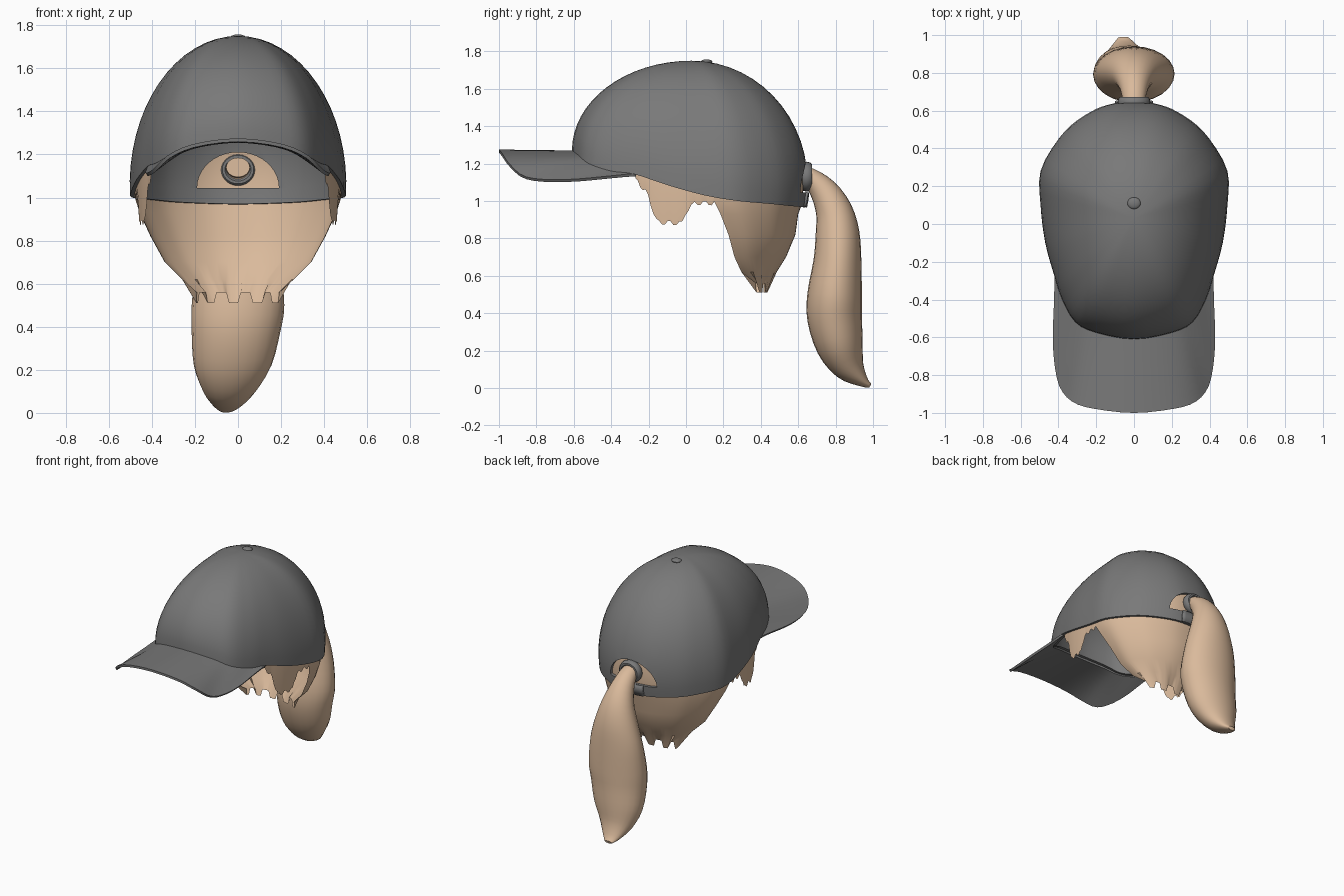
import bpy, bmesh, math
from mathutils import Vector, Matrix

if "Cube" in bpy.data.objects:
    bpy.data.objects.remove(bpy.data.objects["Cube"])


def material(name, rgb):
    m = bpy.data.materials.new(name)
    m.diffuse_color = (*rgb, 1)
    m.use_nodes = True
    m.node_tree.nodes["Principled BSDF"].inputs["Base Color"].default_value = m.diffuse_color
    return m


GREY = material("cap grey", (0.19, 0.19, 0.19))
TAN = material("hair tan", (0.70, 0.49, 0.33))


def spline(pts, t, closed=False):
    """Catmull-Rom point at index position t."""
    n = len(pts)
    i = math.floor(t) if closed else min(max(math.floor(t), 0), n - 2)
    f = t - i
    p = [Vector(pts[k % n] if closed else pts[min(max(k, 0), n - 1)]) for k in range(i - 1, i + 3)]
    return 0.5 * (2 * p[1] + (p[2] - p[0]) * f + (2 * p[0] - 5 * p[1] + 4 * p[2] - p[3]) * f * f
                  + (3 * p[1] - p[0] - 3 * p[2] + p[3]) * f ** 3)


def finish(name, bm, mat, angle=40):
    me = bpy.data.meshes.new(name)
    bm.to_mesh(me)
    bm.free()
    ob = bpy.data.objects.new(name, me)
    bpy.context.collection.objects.link(ob)
    me.materials.append(mat)
    select(ob)
    bpy.ops.object.shade_smooth_by_angle(angle=math.radians(angle))
    return ob


def select(ob):
    bpy.ops.object.select_all(action='DESELECT')
    ob.select_set(True)
    bpy.context.view_layer.objects.active = ob


def loft(name, rows, mat, closed=False, caps=False, angle=40):
    """Skin rows of points into a surface."""
    bm = bmesh.new()
    vs = [[bm.verts.new(p) for p in r] for r in rows]
    n = len(rows[0])
    for a, b in zip(vs, vs[1:]):
        for j in range(n if closed else n - 1):
            k = (j + 1) % n
            bm.faces.new((a[j], a[k], b[k], b[j]))
    if caps:
        bm.faces.new(vs[0])
        bm.faces.new(vs[-1])
    bmesh.ops.remove_doubles(bm, verts=bm.verts, dist=1e-4)
    bmesh.ops.recalc_face_normals(bm, faces=bm.faces)
    return finish(name, bm, mat, angle)


def thicken(ob, t):
    m = ob.modifiers.new("thickness", 'SOLIDIFY')
    m.thickness, m.offset = t, -1
    select(ob)
    bpy.ops.object.modifier_apply(modifier=m.name)


# Cap rim outline: right half, front to back, then mirrored
half = [(0, -.61, 1.27), (.2, -.575, 1.245), (.31, -.52, 1.2), (.38, -.4, 1.16), (.42, -.28, 1.145),
        (.47, -.1, 1.085), (.495, .1, 1.03), (.495, .28, 1.0), (.4, .45, .985), (.3, .55, .975),
        (.15, .63, .968), (0, .65, .965)]
rim = half + [(-x, y, z) for x, y, z in half[-2:0:-1]]
TOP = Vector((0, .03, 1.75))


def dome(t, f, inset=0.0):
    """Point on the crown: t runs round the rim, f from top (0) to rim (1)."""
    r = spline(rim, t, True)
    end = math.radians(90 + 12 * max(0, r.y / .65))
    a = end * f
    k = math.sin(a) * (1 - inset)
    h = (math.cos(a) - math.cos(end)) / (1 - math.cos(end))
    return Vector((r.x * k, TOP.y + (r.y - TOP.y) * k, r.z + (TOP.z - r.z) * h))


# Crown with a half-moon opening at the back
crown = loft("crown", [[dome(i / 3, f / 16) for i in range(66)] for f in range(17)], GREY, closed=True)
thicken(crown, .035)
arc = [(.19 * math.cos(math.pi * i / 20), 1.045 + .165 * math.sin(math.pi * i / 20)) for i in range(21)]
cutter = loft("opening_cutter", [[(x, y, z) for x, z in arc] for y in (.4, .85)], GREY, closed=True, caps=True)
cutter.hide_render = True
cut = crown.modifiers.new("opening", 'BOOLEAN')
cut.object, cut.operation, cut.solver = cutter, 'DIFFERENCE', 'EXACT'
select(crown)
bpy.ops.object.modifier_apply(modifier=cut.name)
bpy.data.objects.remove(cutter)
bpy.ops.object.shade_smooth_by_angle(angle=math.radians(40))

# Strap overlap below the opening
strap = loft("strap", [[dome(11 + i / 6, f, -.018) for i in range(-4, 5)] for f in (.93, .965, 1)], GREY)
thicken(strap, .012)

# Brim: arched sheet from the front rim to its outer edge
edge = [(0, -1, 1.275), (.2, -.98, 1.25), (.32, -.945, 1.2), (.39, -.87, 1.135), (.42, -.75, 1.115),
        (.43, -.6, 1.117), (.425, -.45, 1.13), (.42, -.285, 1.147)]
edge = [(-x, y, z) for x, y, z in edge[:0:-1]] + edge
rows = []
for j in range(9):
    row = []
    for i in range(-20, 21):
        s = i / 20
        root = spline(rim, 4 * s, True)
        root.y += .012
        row.append(root.lerp(spline(edge, 7 + 7 * s), j / 8))
    rows.append(row)
brim = loft("brim", rows, GREY)
if sum(p.normal.z * p.area for p in brim.data.polygons) < 0:
    brim.data.flip_normals()
thicken(brim, .016)
select(brim)
bpy.ops.object.shade_smooth_by_angle(angle=math.radians(40))

# Top button
bm = bmesh.new()
bmesh.ops.create_uvsphere(bm, u_segments=20, v_segments=10, radius=.035,
                          matrix=Matrix.Translation((0, .11, 1.744)) @ Matrix.Diagonal((1, .9, .38, 1)))
finish("top_button", bm, GREY)

# Back hair: tucked inside the crown, then narrowing to the nape
cols = [6.2 + 9.6 * i / 40 for i in range(41)]
rows = [[dome(t, f, .035) for t in cols] for f in (.7, .78, .86, .93, .99)]
for z, w, yf, yb in [(.93, .45, .17, .60), (.82, .40, .215, .585), (.7, .335, .25, .535),
                     (.62, .255, .29, .485), (.54, .19, .37, .435)]:
    row = []
    for i, t in enumerate(cols):
        r = spline(rim, t, True)
        jag = (.02 if i % 8 < 4 else -.03) if z < .6 else 0
        row.append((r.x / .495 * w, yf + (r.y - .12) / .53 * (yb - yf), z + jag))
    rows.append(row)
loft("back_hair", rows, TAN, angle=60)

# Side hair: ragged locks in front of the ears
fringe = [(-.30, 1.14), (-.21, 1.04), (-.155, .88), (-.02, .875), (.0, .94), (.05, .985), (.2, .98)]


def fringe_z(y):
    for (y0, z0), (y1, z1) in zip(fringe, fringe[1:]):
        if y <= y1:
            return z0 + (z1 - z0) * (y - y0) / (y1 - y0)
    return fringe[-1][1]


for side, name in ((1, "right_side_hair"), (-1, "left_side_hair")):
    top, mid, low = [], [], []
    for i in range(29):
        t = 4 + 2.3 * i / 28
        p, q = dome(t, .8, .035), dome(t, .99, .035)
        zb = min(q.z - .005, fringe_z(q.y) + (.015 if i % 4 < 2 else -.005))
        for row, v in ((top, p), (mid, q), (low, Vector((q.x * .985, q.y, zb)))):
            row.append((v.x * side, v.y, v.z))
    loft(name, [top, mid, low], TAN, angle=60)

# Ponytail: elliptical sections swept along a drooping path
tail = [(0, .59, 1.14, .055, .045), (0, .66, 1.128, .06, .05), (0, .735, 1.055, .08, .075),
        (0, .79, .95, .115, .098), (0, .81, .83, .155, .117), (0, .81, .68, .195, .128),
        (0, .795, .5, .215, .146), (-.01, .795, .37, .205, .146), (-.025, .825, .22, .18, .125),
        (-.04, .875, .11, .125, .085), (-.05, .945, .037, .065, .033), (-.055, .985, .012, .03, .012)]
paths = [(Vector(s[:3]), s[3], s[4]) for s in
         (spline([a[:3] for a in tail], k / 3).to_tuple() + spline([(a[3], a[4], 0) for a in tail], k / 3).to_tuple()
          for k in range(34))]
rows = []
for i, (c, rx, rd) in enumerate(paths):
    d = paths[min(i + 1, 33)][0] - paths[max(i - 1, 0)][0]
    n = Vector((0, -d.z, d.y)).normalized()
    rows.append([c + Vector((rx * math.cos(a), 0, 0)) + n * rd * math.sin(a)
                 for a in (2 * math.pi * k / 24 for k in range(24))])
loft("ponytail", rows, TAN, closed=True, caps=True, angle=60)

# Hair tie ring around the ponytail root
rows = []
for i in range(25):
    a = 2 * math.pi * i / 24
    rows.append([(math.cos(a) * (.067 + .02 * math.cos(b)), .645 + .03 * math.sin(b),
                  1.13 + math.sin(a) * (.06 + .02 * math.cos(b)))
                 for b in (2 * math.pi * k / 10 for k in range(10))])
loft("hair_tie", rows, GREY, closed=True)
